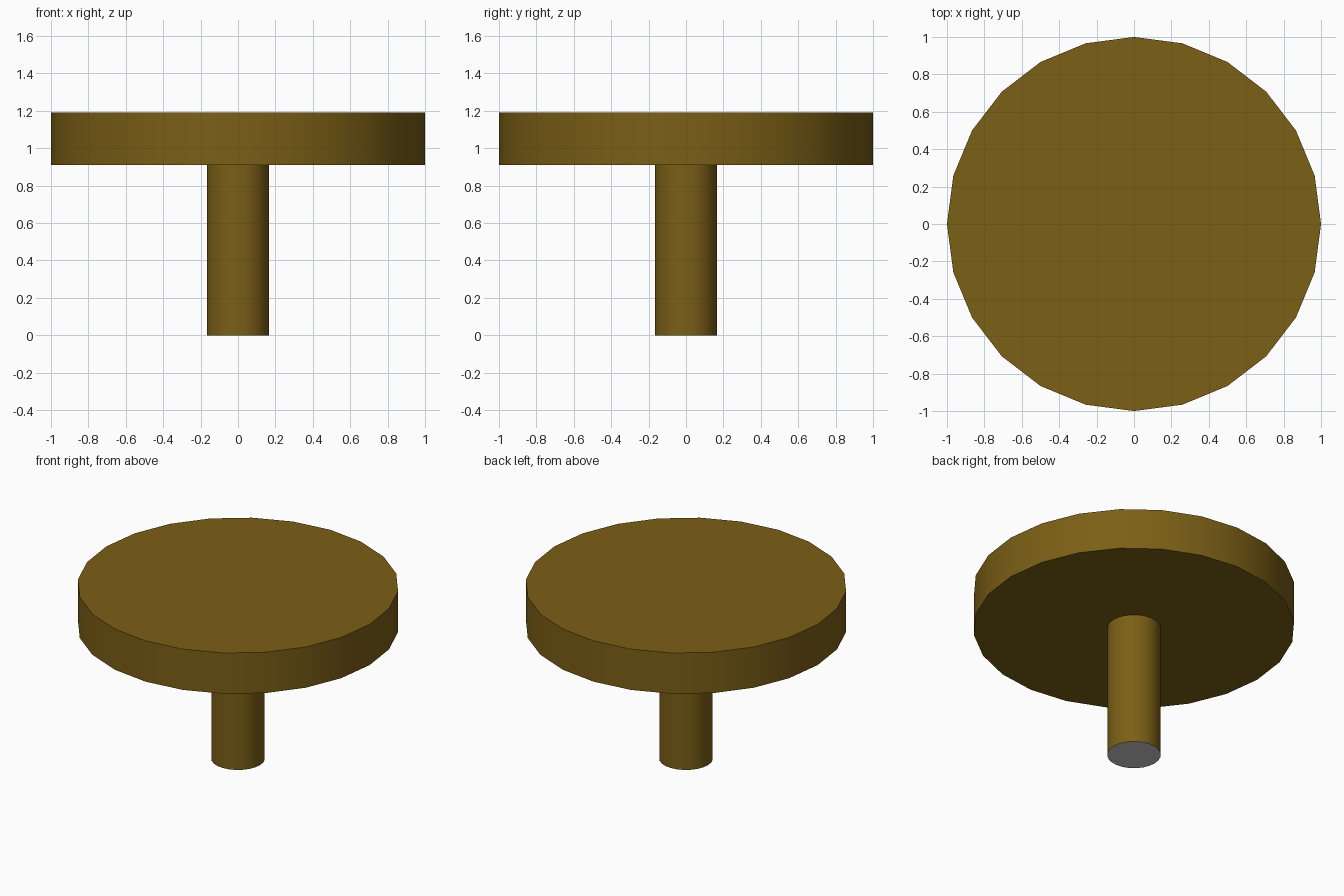
import bpy
import math

if "Cube" in bpy.data.objects:
    bpy.data.objects.remove(bpy.data.objects["Cube"])

SIDES = 24
STEM_RADIUS = 0.167
DISC_BOTTOM, DISC_TOP = 0.91, 1.19

brown = bpy.data.materials.new("brown")
brown.diffuse_color = (0.2, 0.115, 0.008, 1.0)
brown.use_nodes = True
brown.node_tree.nodes["Principled BSDF"].inputs["Base Color"].default_value = brown.diffuse_color


def cylinder(name, radius, z0, z1, fill):
    bpy.ops.mesh.primitive_cylinder_add(
        vertices=SIDES, radius=radius, depth=z1 - z0,
        end_fill_type=fill, location=(0, 0, (z0 + z1) / 2))
    obj = bpy.context.object
    obj.name = name
    obj.data.materials.append(brown)
    bpy.ops.object.shade_smooth_by_angle(angle=math.radians(30))
    return obj


# Wide round top
cylinder("disc_top", 1.0, DISC_BOTTOM, DISC_TOP, 'NGON')

# Stem, open at the ends: the disc closes the top, the foot closes the bottom
cylinder("stem", STEM_RADIUS, 0.0, DISC_BOTTOM, 'NOTHING')

# Grey end face under the stem, facing down
bpy.ops.mesh.primitive_circle_add(
    vertices=SIDES, radius=STEM_RADIUS, fill_type='NGON', rotation=(math.pi, 0, 0))
bpy.context.object.name = "stem_foot"
